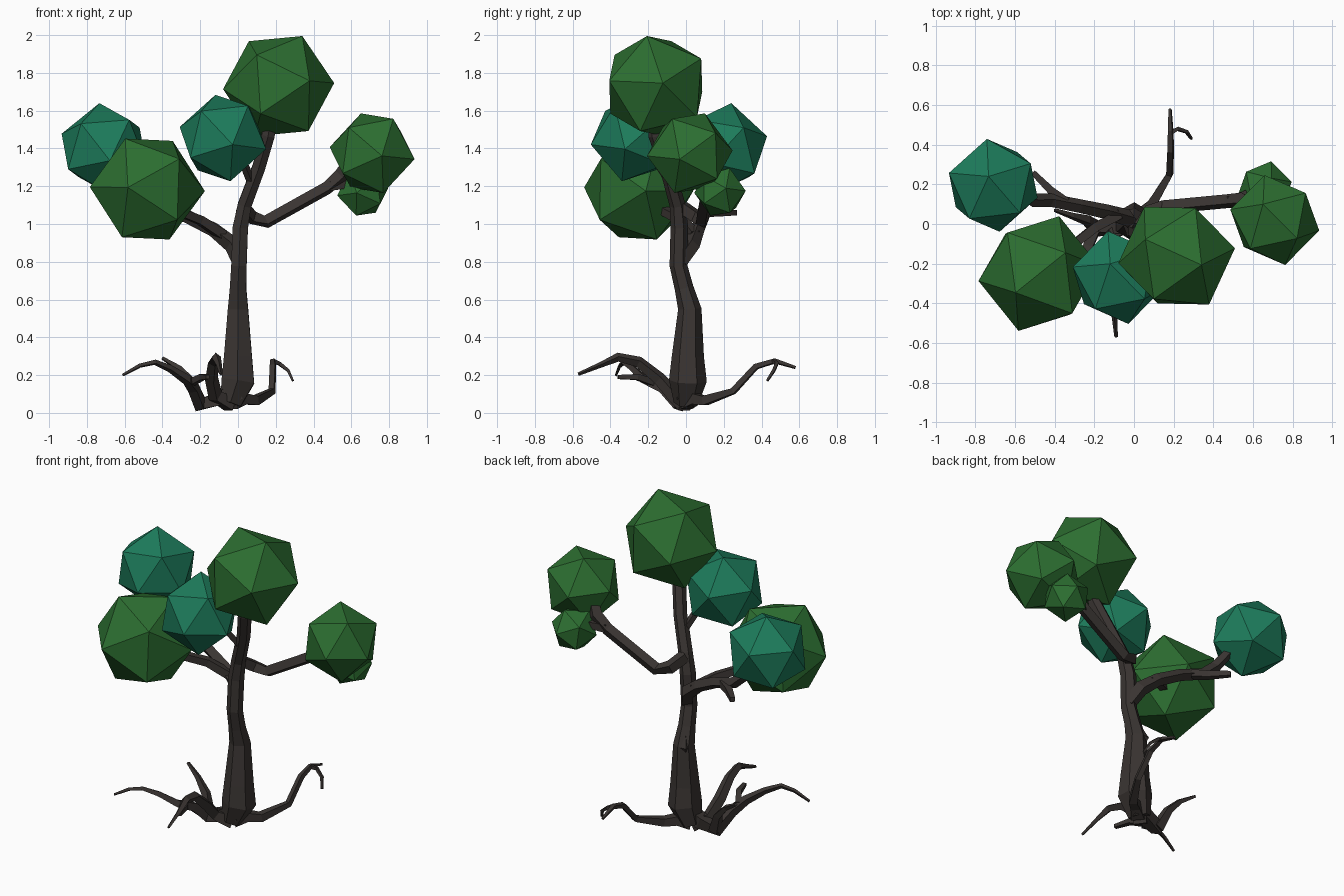
import bpy, bmesh
from math import cos, sin, tau
from mathutils import Vector, Matrix


def material(name, rgb):
    m = bpy.data.materials.new(name)
    m.diffuse_color = (*rgb, 1)
    return m


BARK = material("bark", (0.042, 0.035, 0.032))
GREEN = material("leaf_green", (0.025, 0.155, 0.03))
TEAL = material("leaf_teal", (0.012, 0.2, 0.105))


def finish(bm, name, mat):
    bmesh.ops.recalc_face_normals(bm, faces=bm.faces)
    me = bpy.data.meshes.new(name)
    bm.to_mesh(me)
    bm.free()
    me.materials.append(mat)
    ob = bpy.data.objects.new(name, me)
    bpy.context.collection.objects.link(ob)
    return ob


def tube(name, pts, sides=4):
    """Faceted tapering limb through (x, y, z, radius) points."""
    bm = bmesh.new()
    P = [Vector(p[:3]) for p in pts]
    rings, u = [], None
    for i, p in enumerate(P):
        t = (P[min(i + 1, len(P) - 1)] - P[max(i - 1, 0)]).normalized()
        if u is None:
            u = Vector((1, 0, 0)) if abs(t.z) > 0.8 else Vector((0, 0, 1))
        u = (u - t * u.dot(t)).normalized()
        v = t.cross(u)
        ring = []
        for k in range(sides):
            a = tau * (k + 0.5) / sides
            ring.append(bm.verts.new(p + (u * cos(a) + v * sin(a)) * pts[i][3]))
        rings.append(ring)
    for a, b in zip(rings, rings[1:]):
        for k in range(sides):
            j = (k + 1) % sides
            bm.faces.new((a[k], a[j], b[j], b[k]))
    bm.faces.new(rings[0][::-1])
    bm.faces.new(rings[-1])
    return finish(bm, name, BARK)


def frame(a, b):
    x = Vector(a).normalized()
    z = x.cross(Vector(b)).normalized()
    return Matrix((x, z.cross(x), z)).transposed()


def leaf_ball(name, mat, centre, r, a, b):
    """Icosahedron turned so two neighbouring corners point along a and b."""
    bm = bmesh.new()
    bmesh.ops.create_icosphere(bm, subdivisions=1, radius=1)
    co = [v.co.normalized() for v in bm.verts]
    first = co[0]
    near = min(co[1:], key=lambda c: (c - first).length)
    rot = frame(a, b) @ frame(first, near).transposed()
    for v in bm.verts:
        v.co = Vector(centre) + rot @ v.co.normalized() * r
    finish(bm, name, mat)


# foliage
leaf_ball("foliage_top", GREEN, (0.215, -0.16, 1.73), 0.297, (55, 7, 3), (22, -9, 50))
leaf_ball("foliage_left", GREEN, (-0.48, -0.25, 1.185), 0.307, (57, 7, -2), (26, 20, 48))
leaf_ball("foliage_middle", TEAL, (-0.08, -0.27, 1.455), 0.242, (43, -10, -11), (7, -13, -43))
leaf_ball("foliage_back_left", TEAL, (-0.71, 0.195, 1.4), 0.245, (-43, 12, 15), (-36, -21, -21))
leaf_ball("foliage_right", GREEN, (0.71, 0.02, 1.375), 0.233, (42, -10, -6), (10, -15, -40))
leaf_ball("foliage_small", GREEN, (0.66, 0.18, 1.17), 0.14, (42, 10, 6), (10, 15, -40))

# trunk
tube("trunk", [(-0.04, 0.0, 0.05, 0.065), (0.0, 0.01, 0.17, 0.1), (0.0, 0.01, 0.3, 0.085),
               (0.0, 0.02, 0.55, 0.062), (0.0, -0.01, 0.66, 0.05), (0.005, -0.04, 0.78, 0.047),
               (0.012, -0.035, 0.98, 0.047), (0.035, -0.045, 1.1, 0.042),
               (0.11, -0.1, 1.3, 0.04), (0.16, -0.16, 1.47, 0.04), (0.18, -0.17, 1.6, 0.03)], 6)
tube("trunk_knot", [(0.0, 0.02, 0.48, 0.03), (-0.02, 0.045, 0.55, 0.042), (0.0, 0.02, 0.62, 0.03)])

# branches
tube("branch_right", [(0.02, -0.02, 1.09, 0.04), (0.07, 0.06, 1.035, 0.04), (0.15, 0.085, 1.012, 0.037),
                      (0.47, 0.115, 1.19, 0.037), (0.55, 0.12, 1.26, 0.042), (0.62, 0.07, 1.38, 0.03)])
tube("branch_right_twig", [(0.48, 0.115, 1.2, 0.035), (0.57, 0.15, 1.21, 0.03), (0.64, 0.18, 1.18, 0.025)])
tube("branch_left", [(0.01, -0.03, 0.8, 0.04), (-0.03, 0.03, 0.89, 0.045), (-0.13, 0.06, 0.97, 0.038),
                     (-0.27, 0.09, 1.04, 0.035), (-0.42, 0.12, 1.09, 0.034),
                     (-0.51, 0.12, 1.17, 0.034), (-0.6, 0.17, 1.3, 0.027)])
tube("branch_left_stub", [(-0.34, 0.11, 1.06, 0.032), (-0.42, 0.17, 1.06, 0.028), (-0.51, 0.26, 1.06, 0.02)])
tube("branch_left_front", [(-0.08, 0.045, 0.94, 0.035), (-0.2, -0.02, 1.02, 0.032),
                           (-0.3, -0.1, 1.06, 0.03), (-0.42, -0.2, 1.14, 0.025)])
tube("branch_middle", [(0.08, -0.07, 1.2, 0.025), (0.03, -0.15, 1.32, 0.022), (-0.03, -0.22, 1.4, 0.018)])

# roots
tube("root_left", [(0.0, 0.0, 0.12, 0.07), (-0.1, -0.01, 0.075, 0.05), (-0.2, -0.03, 0.045, 0.045),
                   (-0.235, -0.12, 0.13, 0.035), (-0.27, -0.22, 0.175, 0.028), (-0.36, -0.28, 0.235, 0.02),
                   (-0.44, -0.33, 0.268, 0.015), (-0.52, -0.35, 0.25, 0.012), (-0.61, -0.37, 0.2, 0.008)])
tube("root_left_twig", [(-0.19, -0.02, 0.04, 0.04), (-0.24, 0.02, 0.16, 0.028),
                        (-0.31, 0.04, 0.235, 0.018), (-0.4, 0.07, 0.29, 0.01)])
tube("root_left_fork", [(-0.25, -0.17, 0.16, 0.026), (-0.19, -0.26, 0.19, 0.022),
                        (-0.16, -0.36, 0.19, 0.015)])
tube("root_front", [(-0.04, 0.0, 0.05, 0.055), (-0.12, -0.06, 0.09, 0.04), (-0.14, -0.14, 0.18, 0.036),
                    (-0.13, -0.25, 0.27, 0.03), (-0.115, -0.36, 0.295, 0.024),
                    (-0.1, -0.45, 0.255, 0.015), (-0.09, -0.57, 0.205, 0.009)])
tube("root_back", [(-0.03, 0.0, 0.06, 0.055), (0.03, 0.05, 0.075, 0.04), (0.09, 0.1, 0.065, 0.034),
                   (0.18, 0.25, 0.115, 0.022), (0.185, 0.37, 0.245, 0.02),
                   (0.185, 0.47, 0.275, 0.016), (0.182, 0.58, 0.24, 0.009)])
tube("root_back_twig", [(0.185, 0.46, 0.275, 0.015), (0.22, 0.48, 0.26, 0.013),
                        (0.265, 0.465, 0.225, 0.011), (0.29, 0.43, 0.17, 0.008)])
